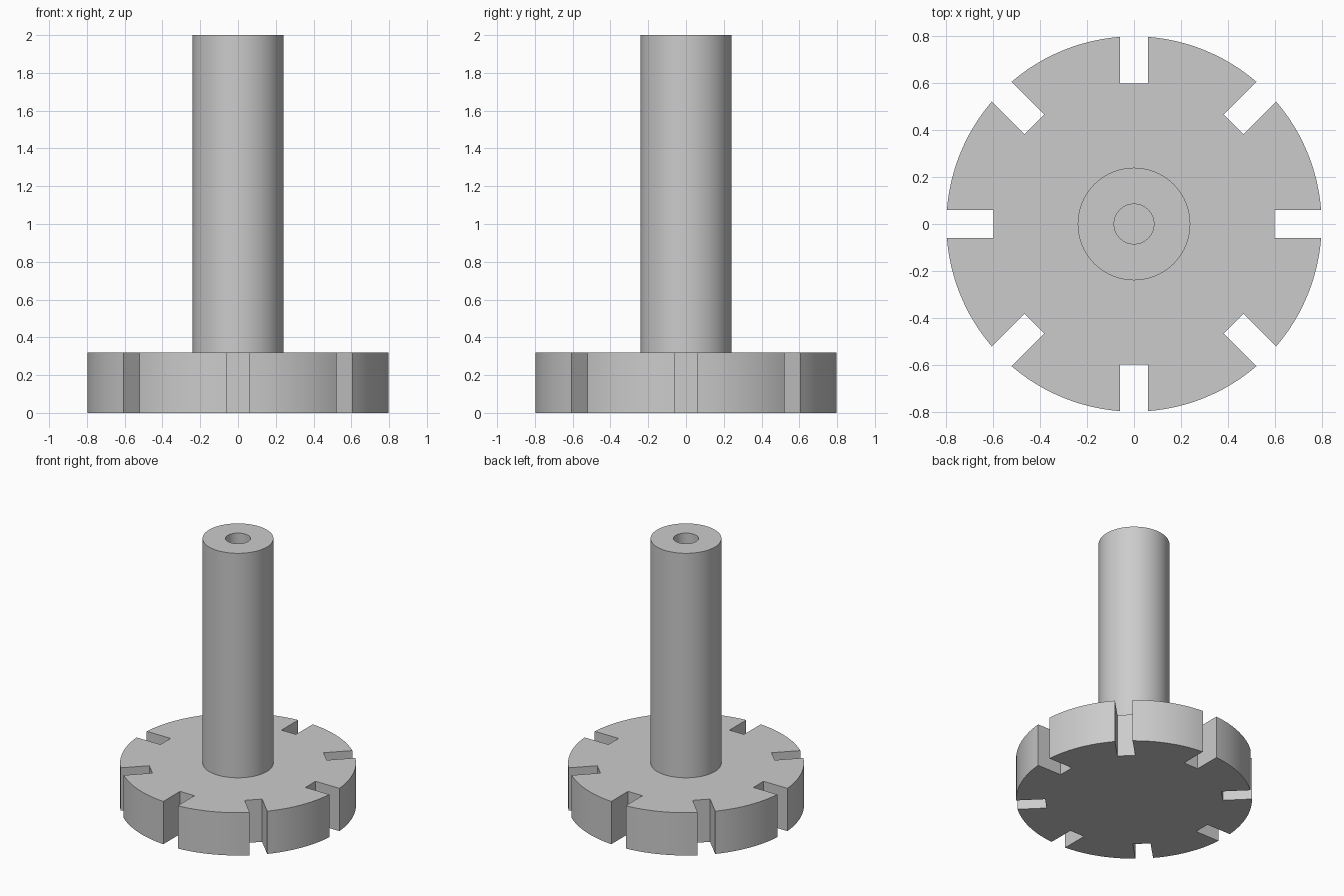
import bpy, bmesh, math

if "Cube" in bpy.data.objects:
    bpy.data.objects.remove(bpy.data.objects["Cube"])

DISC_R, DISC_H = 0.8, 0.32
SLOT_HALF, SLOT_IN, SLOTS = 0.06, 0.6, 8
SHAFT_R, BORE_R, TOP, BORE_DEPTH = 0.24, 0.085, 2.0, 0.5

grey = bpy.data.materials.new("plain grey")
grey.diffuse_color = (0.6, 0.6, 0.6, 1)
grey.use_nodes = True
grey.node_tree.nodes["Principled BSDF"].inputs["Base Color"].default_value = grey.diffuse_color


def finish(name, bm):
    """Turn a bmesh into a grey object with sharp edges kept."""
    bmesh.ops.recalc_face_normals(bm, faces=bm.faces)
    mesh = bpy.data.meshes.new(name)
    bm.to_mesh(mesh)
    bm.free()
    mesh.materials.append(grey)
    obj = bpy.data.objects.new(name, mesh)
    bpy.context.collection.objects.link(obj)
    bpy.ops.object.select_all(action='DESELECT')
    obj.select_set(True)
    bpy.context.view_layer.objects.active = obj
    bpy.ops.object.shade_smooth_by_angle(angle=math.radians(30))
    return obj


# Base disc: round outline with eight square slots, extruded upwards
bm = bmesh.new()
step = math.tau / SLOTS
edge = math.asin(SLOT_HALF / DISC_R)
outline = []
for i in range(SLOTS):
    a = i * step
    c, s = math.cos(a), math.sin(a)
    for v in (-SLOT_HALF, SLOT_HALF):
        outline.append((SLOT_IN * c - v * s, SLOT_IN * s + v * c))
    for k in range(13):
        t = a + edge + (step - 2 * edge) * k / 12
        outline.append((DISC_R * math.cos(t), DISC_R * math.sin(t)))
face = bm.faces.new([bm.verts.new((x, y, 0)) for x, y in outline])
top = bmesh.ops.extrude_face_region(bm, geom=[face], use_keep_orig=True)["geom"]
bmesh.ops.translate(bm, vec=(0, 0, DISC_H),
                    verts=[g for g in top if isinstance(g, bmesh.types.BMVert)])
finish("slotted_base_disc", bm)

# Shaft: lathed profile with a blind bore in its top end
bm = bmesh.new()
profile = [(0, DISC_H), (SHAFT_R, DISC_H), (SHAFT_R, TOP), (BORE_R, TOP),
           (BORE_R, TOP - BORE_DEPTH), (0, TOP - BORE_DEPTH)]
verts = [bm.verts.new((r, 0, z)) for r, z in profile]
edges = [bm.edges.new(p) for p in zip(verts, verts[1:])]
bmesh.ops.spin(bm, geom=verts + edges, cent=(0, 0, 0), axis=(0, 0, 1),
               angle=math.tau, steps=72)
bmesh.ops.remove_doubles(bm, verts=bm.verts, dist=1e-5)
finish("bored_shaft", bm)
